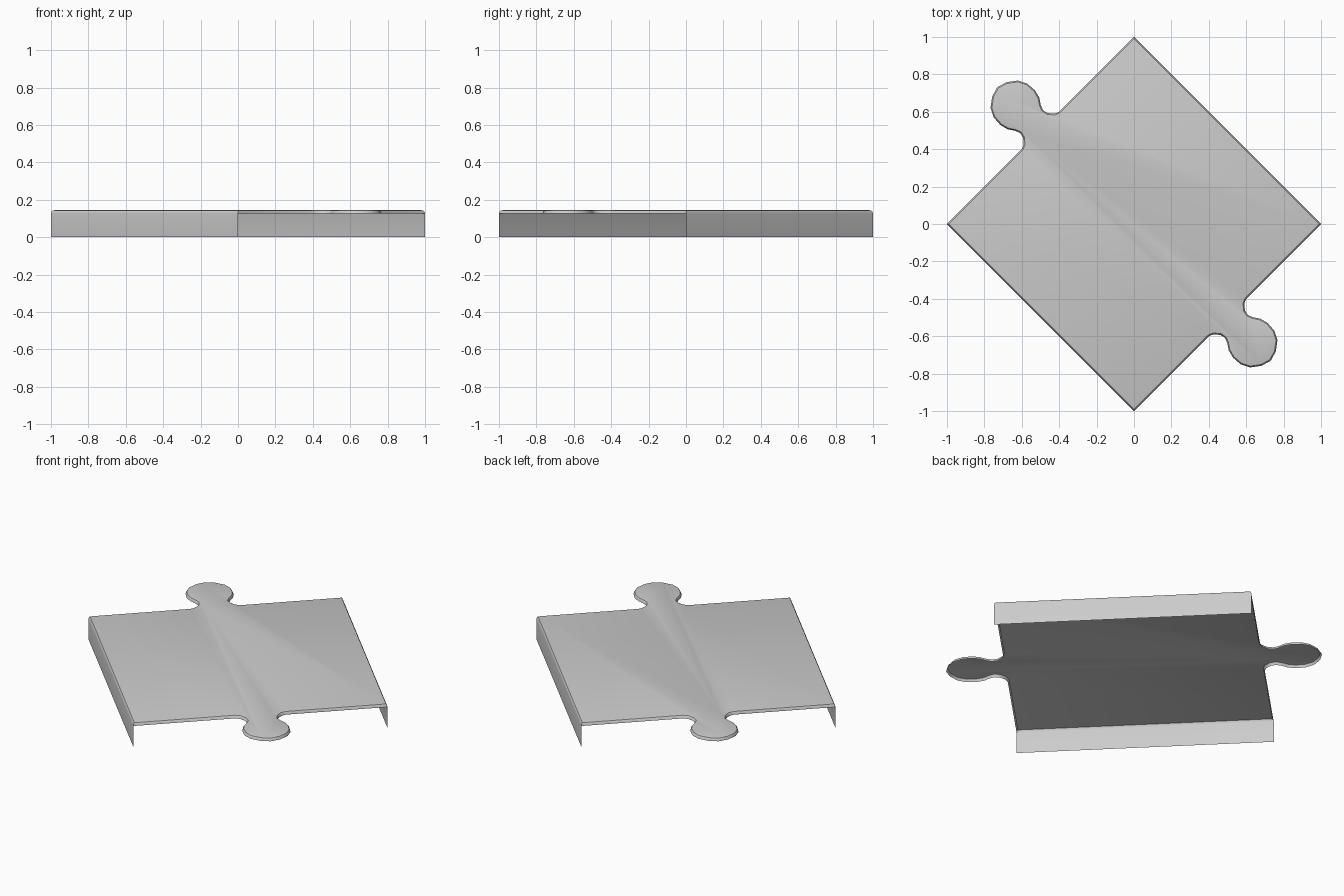
import bpy, bmesh
from mathutils import Vector

if "Cube" in bpy.data.objects:
    bpy.data.objects.remove(bpy.data.objects["Cube"])

TOP, LIP = 0.1445, 0.126

# Half of the tab outline, from neck to tip; mirrored across the line x = -y
half = [(0.6, -0.4), (0.59, -0.425), (0.593, -0.462), (0.609, -0.487),
        (0.638, -0.499), (0.675, -0.506), (0.714, -0.529), (0.75, -0.57),
        (0.767, -0.62), (0.758, -0.682)]
tab = [(-y, -x) for x, y in half] + [(0.731, -0.731)] + half[::-1]
side = [(0, -1)] + tab + [(1, 0)]
outline = [Vector(p) for p in side] + [Vector((-x, -y)) for x, y in side]
n = len(outline)


def inset(points, d):
    """Mitred inward offset of a counter-clockwise outline."""
    result = []
    for i, p in enumerate(points):
        a = (p - points[i - 1]).normalized()
        b = (points[(i + 1) % len(points)] - p).normalized()
        na, nb = Vector((-a.y, a.x)), Vector((-b.y, b.x))
        m = (na + nb).normalized()
        result.append(p + m * d / max(m.dot(na), 0.4))
    return result


bm = bmesh.new()

# Rounded rim made of stacked, inset rings, closed by the flat top
rings = []
for d, z in ((0, LIP), (0.002, 0.135), (0.007, 0.142), (0.016, TOP)):
    rings.append([bm.verts.new((p.x, p.y, z)) for p in inset(outline, d)])
for lo, hi in zip(rings, rings[1:]):
    for i in range(n):
        j = (i + 1) % n
        bm.faces.new((lo[i], lo[j], hi[j], hi[i]))
bm.faces.new(rings[-1])

# Walls drop to the floor only on the two straight sides
for i in (len(side) - 1, n - 1):
    a, b = rings[0][i], rings[0][(i + 1) % n]
    c, d = (bm.verts.new((v.co.x, v.co.y, 0)) for v in (b, a))
    bm.faces.new((d, c, b, a))

mesh = bpy.data.meshes.new("puzzle_tile")
bm.to_mesh(mesh)
bm.free()
tile = bpy.data.objects.new("puzzle_tile", mesh)
bpy.context.collection.objects.link(tile)
bpy.context.view_layer.objects.active = tile
tile.select_set(True)
bpy.ops.object.shade_smooth_by_angle(angle=0.6)
